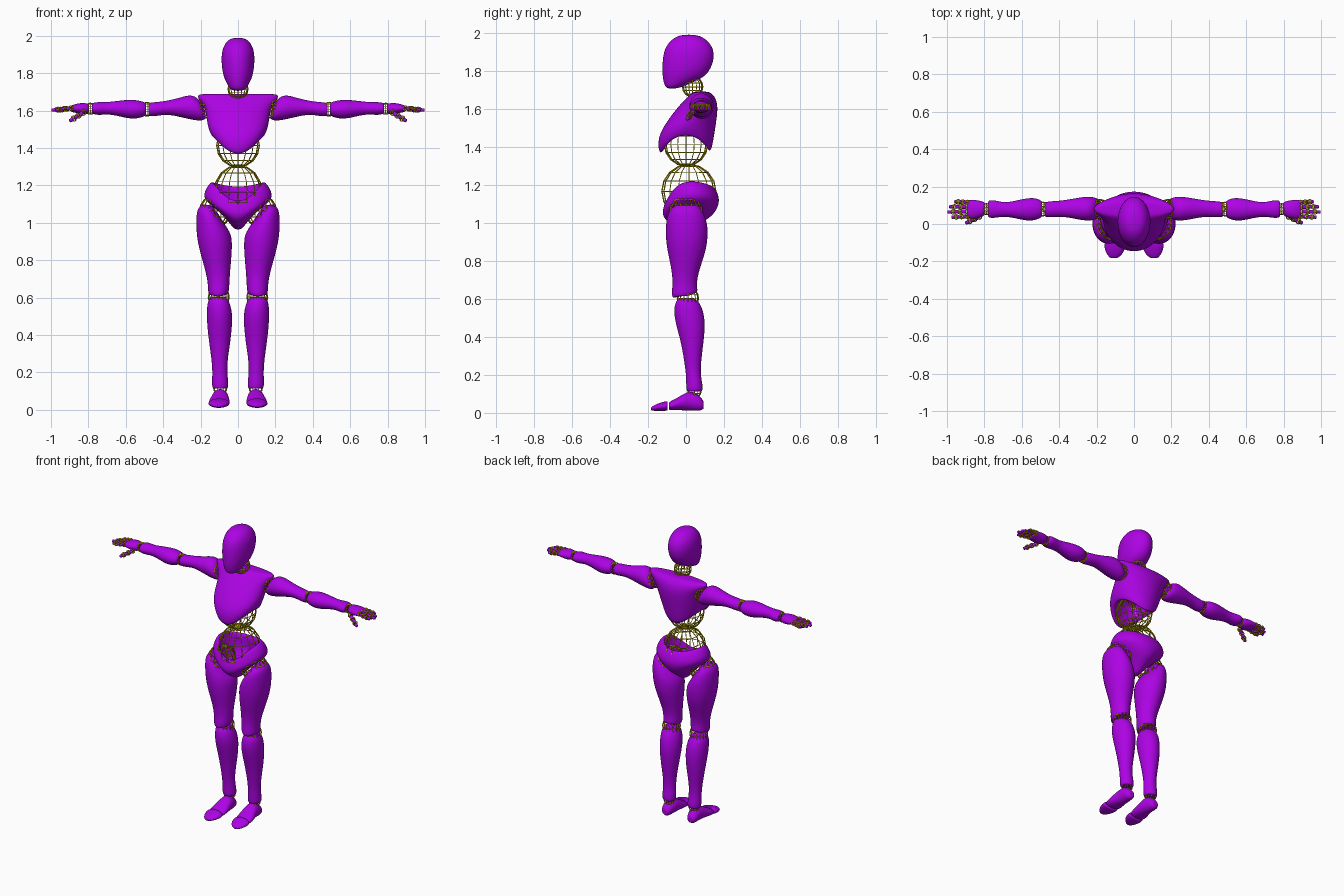
import bpy, bmesh, math
from mathutils import Vector

def material(name, rgb):
    m = bpy.data.materials.new(name)
    m.diffuse_color = (*rgb, 1)
    return m

PURPLE = material("purple_shell", (0.42, 0.001, 0.78))
OLIVE = material("yellow_wire", (0.70, 0.56, 0.0))

def finish(name, bm, mat, mirror):
    bmesh.ops.recalc_face_normals(bm, faces=bm.faces)
    for f in bm.faces:
        f.smooth = True
    me = bpy.data.meshes.new(name)
    bm.to_mesh(me)
    bm.free()
    me.materials.append(mat)
    ob = bpy.data.objects.new(name, me)
    bpy.context.collection.objects.link(ob)
    if mirror:
        ob.modifiers.new("Mirror", 'MIRROR').use_mirror_merge = False
    return ob

def loft(name, axis, rings, mirror=True, sides=16, levels=2, hold=True):
    """Skin oval rings: (position, u0, u1, v0, v1, side tilt, front dip, back dip)."""
    rings = [(tuple(r) + (0, 0, 0))[:8] for r in rings]
    if hold:  # inner ring at each end keeps the end caps flat
        def inset(r):
            t, u0, u1, v0, v1, *dips = r
            du, dv = (u1 - u0) * .14, (v1 - v0) * .14
            return (t, u0 + du, u1 - du, v0 + dv, v1 - dv, *[d * .7 for d in dips])
        rings = [inset(rings[0])] + rings + [inset(rings[-1])]
    bm = bmesh.new()
    loops = []
    for t, u0, u1, v0, v1, tilt, front, back in rings:
        loop = []
        for i in range(sides):
            a = 2 * math.pi * i / sides
            c, s = math.cos(a), math.sin(a)
            u = (u0 + u1) / 2 + (u1 - u0) / 2 * c
            v = (v0 + v1) / 2 + (v1 - v0) / 2 * s
            w = t + tilt * c - (front if s < 0 else back) * abs(s) ** 2.5
            co = {'x': (w, u, v), 'y': (u, w, v), 'z': (u, v, w)}[axis]
            loop.append(bm.verts.new(co))
        loops.append(loop)
    for a, b in zip(loops, loops[1:]):
        for i in range(sides):
            j = (i + 1) % sides
            bm.faces.new((a[i], a[j], b[j], b[i]))
    bm.faces.new(loops[0])
    bm.faces.new(loops[-1])
    ob = finish(name, bm, PURPLE, mirror)
    sub = ob.modifiers.new("Smooth", 'SUBSURF')
    sub.levels = sub.render_levels = levels
    return ob

def ball(name, centre, r, mirror=True, seg=16, rings=8, wire=0.007, squash=1):
    """Open wire ball joint."""
    bm = bmesh.new()
    bmesh.ops.create_uvsphere(bm, u_segments=seg, v_segments=rings, radius=r)
    for v in bm.verts:
        v.co.x *= squash
        v.co += Vector(centre)
    ob = finish(name, bm, OLIVE, mirror)
    mod = ob.modifiers.new("Wire", 'WIREFRAME')
    mod.thickness = wire
    mod.use_even_offset = False
    return ob

def bone(name, p, q, r):
    """Small rounded finger segment from p to q."""
    p, q = Vector(p), Vector(q)
    n = (q - p).length
    ob = loft(name, 'z', [(t * n, -k * r, k * r, -k * r, k * r) for t, k in
              ((0, .6), (.12, 1), (.5, .85), (.88, 1), (1, .6))], sides=8, levels=1, hold=False)
    rot = (q - p).to_track_quat('Z', 'Y')
    for v in ob.data.vertices:
        v.co = rot @ v.co + p

# Head
loft("head", 'z', [
    (1.705, -.028, .028, -.098, -.05), (1.722, -.048, .048, -.115, .0),
    (1.76, -.070, .070, -.124, .09), (1.80, -.084, .084, -.128, .128),
    (1.86, -.091, .091, -.126, .152), (1.92, -.089, .089, -.115, .147),
    (1.965, -.068, .068, -.078, .11), (1.99, -.035, .035, -.03, .06)],
    mirror=False, hold=False)

# Chest, hollow from below
loft("chest", 'z', [
    (1.69, -.18, .18, .05, .11), (1.685, -.225, .225, .03, .13),
    (1.66, -.216, .216, .005, .158), (1.61, -.178, .178, -.045, .17),
    (1.56, -.172, .172, -.097, .165, 0, .02, .01),
    (1.50, -.162, .162, -.155, .152, 0, .05, .04),
    (1.455, -.138, .138, -.146, .135, 0, .105, .095),
    (1.463, -.123, .123, -.115, .112, 0, .09, .08),
    (1.52, -.10, .10, -.07, .09), (1.54, -.05, .05, -.04, .05)],
    mirror=False, hold=False)

# Pelvis bowl, open on top with a low front; the inside hugs the belly ball
loft("pelvis", 'z', [
    (1.025, -.025, .025, -.015, .045), (1.05, -.077, .077, -.07, .10),
    (1.10, -.115, .115, -.10, .13, 0, .01),
    (1.21, -.13, .13, -.095, .118, 0, .10, .03),
    (1.230, -.147, .147, -.108, .142, 0, .115, .025),
    (1.15, -.197, .197, -.123, .179, 0, .075, .01),
    (1.11, -.168, .168, -.128, .177, 0, .065, .015),
    (1.065, -.108, .108, -.115, .15, 0, .05, .025),
    (1.005, -.05, .05, -.08, .09, 0, .01), (.962, -.02, .02, -.025, .04)],
    mirror=False, hold=False)

# Legs
loft("thigh", 'z', [
    (1.095, .135, .185, -.05, .06, .005), (1.062, .10, .217, -.095, .09, .02),
    (1.00, .055, .226, -.108, .115, .03), (.93, .03, .224, -.11, .118),
    (.85, .03, .207, -.10, .107), (.75, .04, .177, -.076, .07),
    (.68, .045, .162, -.071, .056), (.64, .046, .162, -.077, .064, 0, .01),
    (.614, .055, .157, -.073, .055, 0, .01, -.02)])
loft("shin", 'z', [
    (.602, .062, .148, -.04, .045), (.58, .045, .164, -.06, .075),
    (.52, .029, .169, -.066, .097), (.45, .03, .166, -.05, .102),
    (.36, .04, .156, -.025, .092), (.27, .055, .142, -.01, .08),
    (.20, .057, .137, 0, .077), (.14, .05, .141, 0, .09),
    (.113, .053, .137, .003, .087)])
loft("foot", 'y', [
    (.093, .075, .115, .022, .06), (.078, .063, .132, .01, .085),
    (.04, .053, .137, .01, .116), (0, .048, .142, .012, .11),
    (-.05, .043, .157, .014, .076), (-.09, .043, .157, .014, .058)])
loft("toe_cap", 'y', [
    (-.097, .042, .16, .01, .064), (-.13, .045, .16, .01, .056),
    (-.165, .063, .145, .01, .043), (-.183, .09, .125, .013, .03)])

# Arms
loft("upper_arm", 'x', [
    (.175, .05, .12, 1.555, 1.60), (.195, .025, .14, 1.543, 1.645),
    (.24, .013, .150, 1.548, 1.692), (.31, .025, .14, 1.565, 1.67),
    (.38, .04, .126, 1.58, 1.652), (.44, .034, .123, 1.569, 1.646),
    (.479, .037, .118, 1.568, 1.642)])
loft("forearm", 'x', [
    (.491, .037, .123, 1.573, 1.642), (.52, .02, .14, 1.56, 1.653),
    (.57, .014, .141, 1.552, 1.661), (.65, .034, .121, 1.573, 1.652),
    (.70, .04, .115, 1.58, 1.645), (.75, .03, .13, 1.574, 1.647),
    (.78, .033, .127, 1.582, 1.641)])
loft("palm", 'x', [
    (.797, .047, .117, 1.583, 1.637), (.83, .029, .128, 1.577, 1.643),
    (.87, .027, .131, 1.588, 1.636), (.893, .033, .127, 1.593, 1.627)])

# Fingers: segments with tiny wire knuckles between
def finger(name, p, q, r, parts=3):
    p, q = Vector(p), Vector(q)
    for i in range(parts):
        a, b = p.lerp(q, (i + .2) / parts), p.lerp(q, (i + .95) / parts)
        ball(f"{name}_knuckle_{i + 1}", p.lerp(q, (i + .08) / parts), r * 1.1,
             seg=8, rings=6, wire=.004)
        bone(f"{name}_segment_{i + 1}", a, b, r * (1.08 - .1 * i))

for name, y0, y1, tip in (("index", .042, .036, .978), ("middle", .067, .064, 1.0),
                          ("ring", .091, .092, .99), ("little", .115, .12, .962)):
    finger(name, (.89, y0, 1.613), (tip, y1, 1.602), .0122)
finger("thumb", (.825, .04, 1.59), (.902, .004, 1.543), .0135)

# Wire ball joints
ball("neck_ball", (0, .035, 1.715), .053, False)
ball("waist_ball", (0, 0, 1.413), .114, False)
ball("belly_ball", (0, .015, 1.165), .142, False, squash=.9)
ball("hip_ball", (.122, 0, 1.062), .084)
ball("knee_ball", (.103, .01, .603), .056, wire=.006)
ball("ankle_ball", (.095, .045, .115), .035, seg=12, wire=.005)
ball("shoulder_ball", (.185, .08, 1.61), .052, wire=.006)
ball("elbow_ball", (.486, .08, 1.607), .037, wire=.005)
ball("wrist_ball", (.789, .08, 1.61), .03, seg=12, wire=.005)
